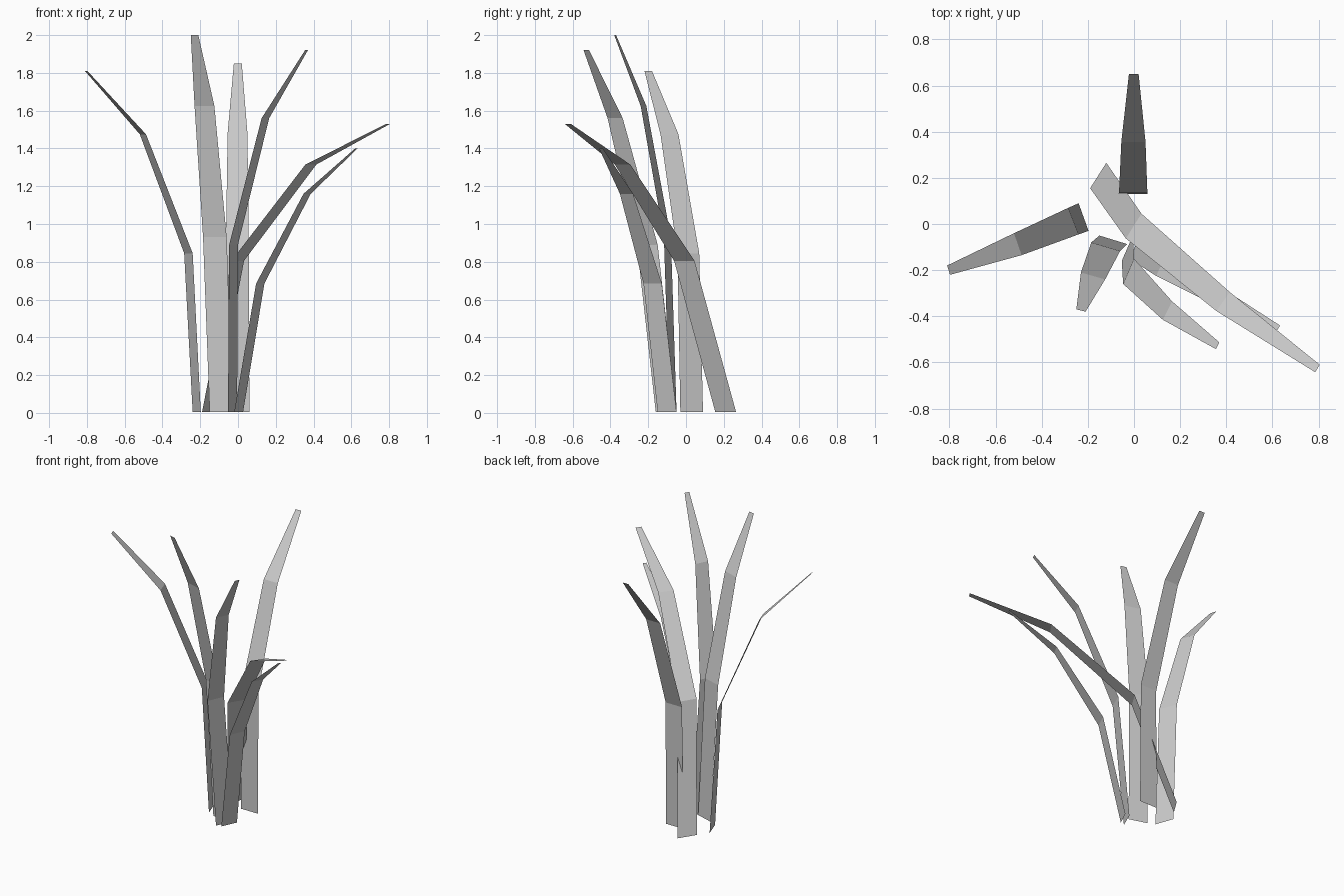
import bpy

# Each blade: four stations from root to tip: (left x, left y, right x, right y, z)
BLADES = {
    "back_blade": [(-0.07, 0.13, 0.06, 0.13, 0.01), (-0.065, 0.135, 0.058, 0.135, 0.83),
                   (-0.055, 0.355, 0.05, 0.355, 1.48), (-0.022, 0.65, 0.02, 0.65, 1.85)],
    "left_blade": [(-0.24, 0.09, -0.197, -0.03, 0.01), (-0.285, 0.07, -0.24, -0.045, 0.845),
                   (-0.52, -0.04, -0.487, -0.135, 1.475), (-0.81, -0.18, -0.797, -0.22, 1.81)],
    "tall_blade": [(-0.15, -0.05, -0.03, -0.087, 0.01), (-0.185, -0.08, -0.06, -0.117, 0.93),
                   (-0.23, -0.21, -0.125, -0.24, 1.625), (-0.25, -0.37, -0.21, -0.38, 2.0)],
    "front_blade": [(-0.053, -0.16, -0.005, -0.05, 0.01), (-0.047, -0.26, 0.0, -0.15, 0.89),
                    (0.125, -0.415, 0.165, -0.335, 1.56), (0.355, -0.542, 0.37, -0.513, 1.92)],
    "drooping_blade": [(-0.19, 0.155, -0.12, 0.265, 0.01), (-0.035, -0.063, 0.032, 0.045, 0.805),
                       (0.357, -0.377, 0.415, -0.295, 1.315), (0.785, -0.642, 0.805, -0.61, 1.53)],
    "right_blade": [(-0.02, -0.15, 0.027, -0.05, 0.01), (0.096, -0.225, 0.14, -0.128, 0.685),
                    (0.347, -0.35, 0.385, -0.28, 1.16), (0.62, -0.46, 0.633, -0.44, 1.40)],
}


def blade(name, stations):
    """Flat strip of three quads bending outward."""
    verts = []
    for lx, ly, rx, ry, z in stations:
        verts += [(lx, ly, z), (rx, ry, z)]
    faces = [(2 * i, 2 * i + 1, 2 * i + 3, 2 * i + 2) for i in range(len(stations) - 1)]
    mesh = bpy.data.meshes.new(name)
    mesh.from_pydata(verts, [], faces)
    # rest the root on the ground
    for v in mesh.vertices[:2]:
        v.co.z = 0.005
    obj = bpy.data.objects.new(name, mesh)
    bpy.context.collection.objects.link(obj)


for blade_name, blade_stations in BLADES.items():
    blade(blade_name, blade_stations)
